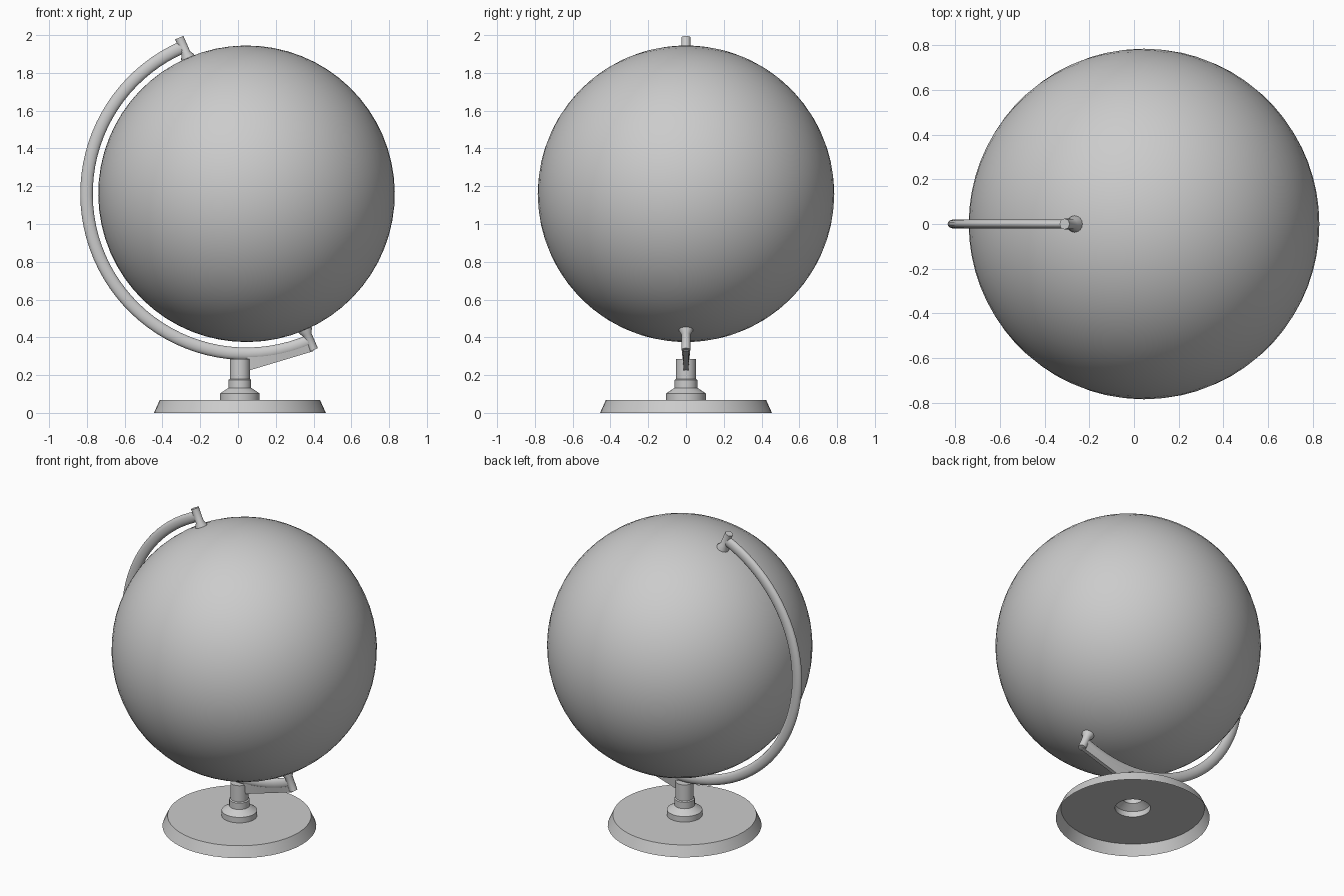
import bpy, bmesh
from math import sin, cos, pi, radians, sqrt
from mathutils import Vector, Matrix

cube = bpy.data.objects.get("Cube")
if cube:
    bpy.data.objects.remove(cube, do_unlink=True)

CENTRE = Vector((0.045, 0, 1.16))   # middle of the ball and of the arm arc
TILT = radians(23.3)
STAND_X = 0.01
GREY = (0.6, 0.6, 0.6, 1)

mat = bpy.data.materials.new("plain grey")
mat.use_nodes = True
mat.diffuse_color = GREY
mat.node_tree.nodes["Principled BSDF"].inputs["Base Color"].default_value = GREY


def finish(name, bm, matrix=Matrix(), angle=35):
    bmesh.ops.transform(bm, matrix=matrix, verts=bm.verts)
    mesh = bpy.data.meshes.new(name)
    bm.to_mesh(mesh)
    bm.free()
    mesh.materials.append(mat)
    ob = bpy.data.objects.new(name, mesh)
    bpy.context.collection.objects.link(ob)
    bpy.ops.object.select_all(action='DESELECT')
    ob.select_set(True)
    bpy.context.view_layer.objects.active = ob
    bpy.ops.object.shade_smooth_by_angle(angle=radians(angle))
    return ob


def loft(name, rings, cap_start=True, cap_end=True, matrix=Matrix()):
    """Skin a list of equally long closed rings of points."""
    bm = bmesh.new()
    loops = [[bm.verts.new(p) for p in ring] for ring in rings]
    n = len(loops[0])
    for a, b in zip(loops, loops[1:]):
        for i in range(n):
            j = (i + 1) % n
            bm.faces.new((a[i], a[j], b[j], b[i]))
    if cap_start:
        bm.faces.new(loops[0][::-1])
    if cap_end:
        bm.faces.new(loops[-1])
    if cap_start and cap_end:
        bmesh.ops.recalc_face_normals(bm, faces=bm.faces)
    return finish(name, bm, matrix)


def lathe(name, profile, sides, matrix=Matrix(), cap_start=False):
    rings = [[(r * cos(2 * pi * i / sides), r * sin(2 * pi * i / sides), z)
              for i in range(sides)] for r, z in profile]
    return loft(name, rings, cap_start, True, matrix)


# Ball, with its poles on the tilted axis
bm = bmesh.new()
bmesh.ops.create_uvsphere(bm, u_segments=64, v_segments=32, radius=0.785)
finish("ball", bm, Matrix.Translation(CENTRE) @ Matrix.Rotation(-TILT, 4, 'Y'), 60)

# Hollow stand: sloped rim, flat plate, stepped collar and post
lathe("stand", [(0.455, 0), (0.425, 0.067), (0.105, 0.067), (0.105, 0.103),
                (0.06, 0.133), (0.06, 0.175), (0.053, 0.18), (0.053, 0.285)],
      48, Matrix.Translation((STAND_X, 0, 0)))

# Arm: rounded bar swept half way round the ball, pole to pole
STEPS = 48
section = [(0.847 + 0.033 * cos(a) * 1.0, 0.021 * sin(a))
           for a in (2 * pi * k / 16 for k in range(16))]
arm_rings = []
for s in range(STEPS + 1):
    a = TILT + pi * s / STEPS
    out = Vector((-sin(a), 0, cos(a)))
    arm_rings.append([CENTRE + out * r + Vector((0, y, 0)) for r, y in section])
loft("arm", arm_rings)

# Flared pivot pins at both poles
for name, turn in (("top_pin", -TILT), ("bottom_pin", pi - TILT)):
    lathe(name, [(0.037, 0.775), (0.037, 0.79), (0.024, 0.812), (0.024, 0.9)], 16,
          Matrix.Translation(CENTRE) @ Matrix.Rotation(turn, 4, 'Y'), True)

# Thin brace between the post and the lower end of the arm
brace_rings = []
for s in range(11):
    x = 0.05 + 0.35 * s / 10
    low = 0.222 + 0.3 * (x - 0.05)
    high = CENTRE.z - sqrt(0.865 ** 2 - (x - CENTRE.x) ** 2)
    brace_rings.append([(x, -0.012, low), (x, 0.012, low),
                        (x, 0.018, high), (x, -0.018, high)])
loft("brace", brace_rings)
